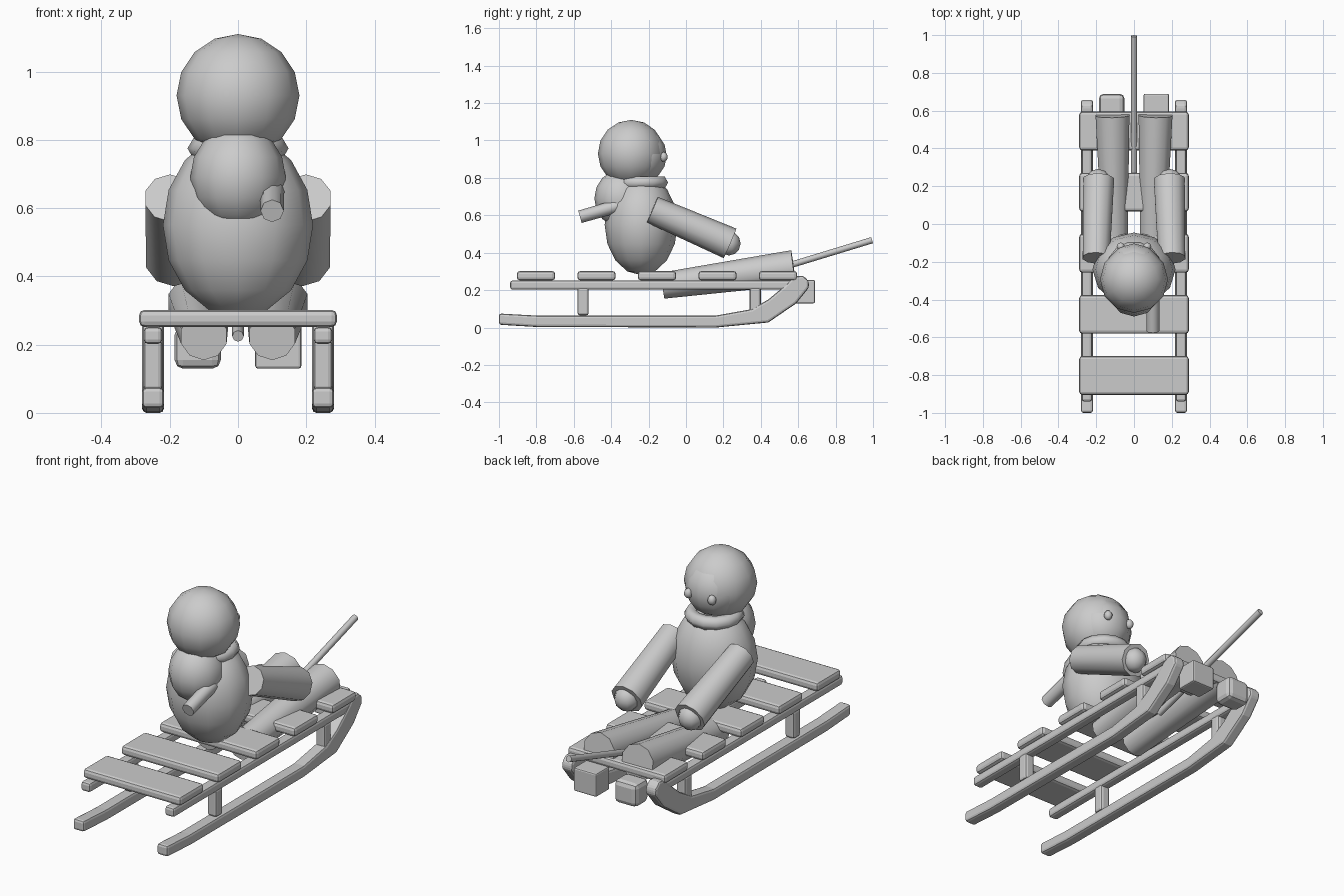
import bpy, bmesh, math
from mathutils import Vector

if "Cube" in bpy.data.objects:
    bpy.data.objects.remove(bpy.data.objects["Cube"])


def smooth(ob, angle=50):
    bpy.ops.object.select_all(action='DESELECT')
    ob.select_set(True)
    bpy.context.view_layer.objects.active = ob
    bpy.ops.object.shade_smooth_by_angle(angle=math.radians(angle))


def bevel(ob, width, segments=2):
    m = ob.modifiers.new("bevel", 'BEVEL')
    m.width, m.segments = width, segments
    m.limit_method = 'ANGLE'


def box(name, loc, size, bev=0.015, segments=2):
    bpy.ops.mesh.primitive_cube_add(size=1, location=loc)
    ob = bpy.context.object
    ob.name = name
    ob.scale = size
    bpy.ops.object.transform_apply(location=False, rotation=False, scale=True)
    bevel(ob, bev, segments)
    return ob


def ball(name, loc, radii, seg=12, rings=8):
    bpy.ops.mesh.primitive_uv_sphere_add(segments=seg, ring_count=rings, location=loc)
    ob = bpy.context.object
    ob.name = name
    ob.scale = radii
    bpy.ops.object.transform_apply(location=False, rotation=False, scale=True)
    smooth(ob, 60)
    return ob


def limb(name, a, b, r1, r2, sides=10):
    a, b = Vector(a), Vector(b)
    d = b - a
    bpy.ops.mesh.primitive_cone_add(vertices=sides, radius1=r1, radius2=r2,
                                    depth=d.length, location=(a + b) / 2)
    ob = bpy.context.object
    ob.name = name
    ob.rotation_euler = d.to_track_quat('Z', 'Y').to_euler()
    smooth(ob)
    return ob


def side_plate(name, profile, x, width):
    bm = bmesh.new()
    face = bm.faces.new([bm.verts.new((x - width / 2, y, z)) for y, z in profile])
    ext = bmesh.ops.extrude_face_region(bm, geom=[face])
    bmesh.ops.translate(bm, vec=(width, 0, 0),
                        verts=[v for v in ext["geom"] if isinstance(v, bmesh.types.BMVert)])
    bmesh.ops.recalc_face_normals(bm, faces=bm.faces)
    me = bpy.data.meshes.new(name)
    bm.to_mesh(me)
    bm.free()
    ob = bpy.data.objects.new(name, me)
    bpy.context.collection.objects.link(ob)
    bevel(ob, 0.013)
    return ob


# Sled: runners curling up at the back end, rails and posts
runner = [(-1, .015), (-.8, .003), (.16, 0), (.44, .027), (.588, .128), (.658, .214),
          (.655, .25), (.625, .278), (.575, .272), (.54, .235), (.50, .20), (.44, .15),
          (.35, .098), (.16, .064), (-.8, .064), (-1, .075)]
for s, side in ((-1, "left"), (1, "right")):
    side_plate(f"{side}_runner", runner, s * .249, .064)
    box(f"{side}_rail", (s * .249, -.165, .227), (.055, 1.55, .05), .013)
    for y, end in ((-.55, "front"), (.37, "back")):
        box(f"{side}_{end}_post", (s * .249, y, .14), (.055, .06, .15), .013)

# Seat slats
for i in range(5):
    box(f"slat_{i + 1}", (0, -.802 + .3235 * i, .277), (.58, .205, .05), .016)

# Pull rope
limb("pull_rope", (0, .2, .225), (0, .995, .467), .017, .017, 8)

# Torso, hood, face and collar
ball("torso", (0, -.24, .55), (.22, .195, .27))
ball("hood", (0, -.293, .93), (.18, .178, .18))
ball("face", (0, -.25, .92), (.15, .147, .15))
bpy.ops.mesh.primitive_torus_add(major_segments=14, minor_segments=6, major_radius=.112,
                                 minor_radius=.036, location=(0, -.24, .775))
bpy.context.object.name = "collar"
smooth(bpy.context.object, 70)

# Bundle on the back, with a scarf end sticking out
ball("back_bundle", (0, -.345, .69), (.14, .145, .155))
limb("scarf_end", (.1, -.33, .66), (.1, -.567, .592), .036, .034, 8)

# Limbs, hands, boots and eyes
for s, side in ((-1, "left"), (1, "right")):
    limb(f"{side}_arm", (s * .2, -.18, .63), (s * .187, .235, .45), .075, .086)
    ball(f"{side}_hand", (s * .19, .23, .45), (.065, .062, .065), 10, 6)
    limb(f"{side}_leg", (s * .1, -.125, .224), (s * .114, .575, .32), .07, .094)
    box(f"{side}_boot", (s * .118, .632, .192), (.135, .115, .125),
        .025 if s < 0 else .008)
    ball(f"{side}_eye", (s * .07, -.12, .912), (.022, .022, .026), 8, 6)
